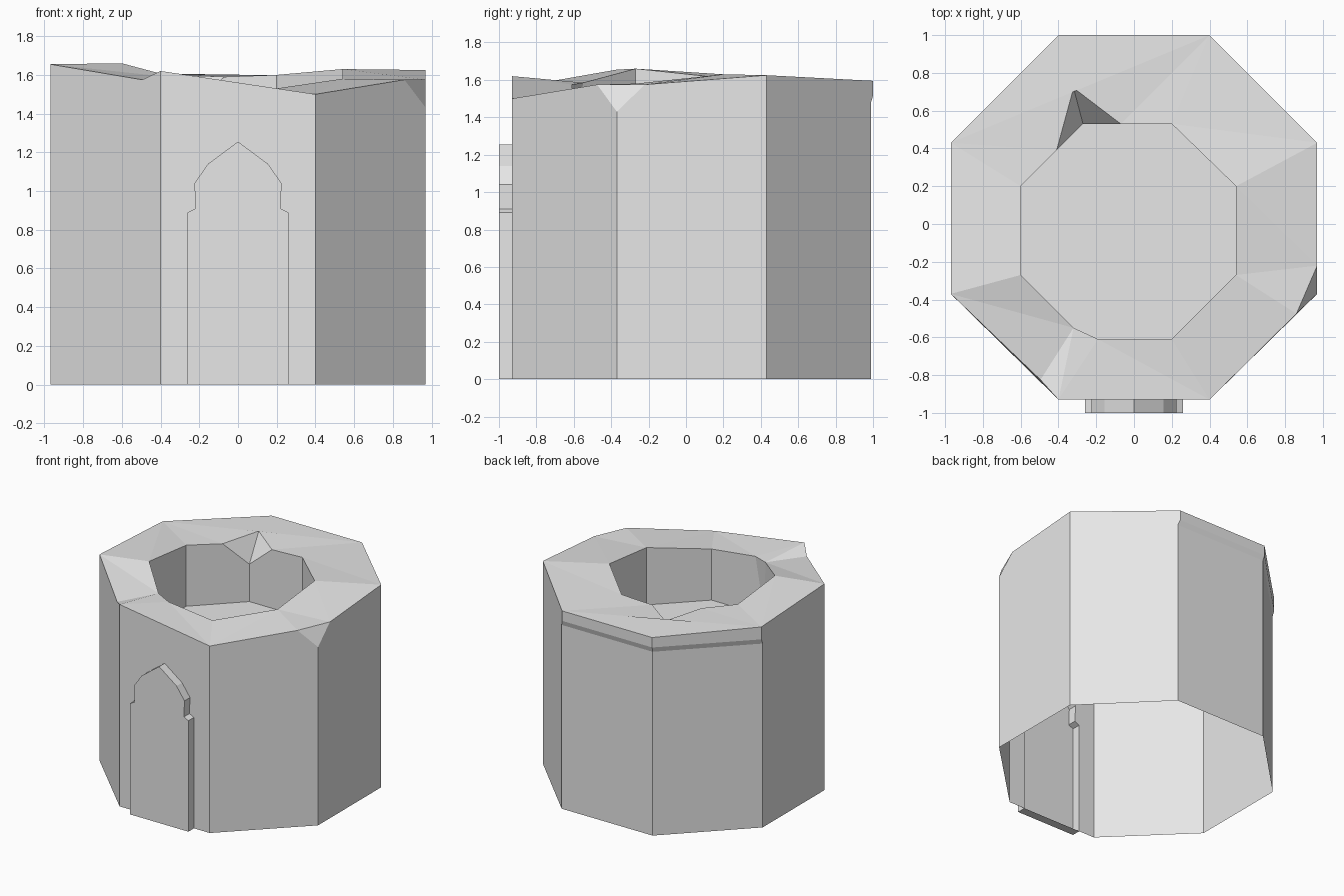
import bpy
import bmesh

cube = bpy.data.objects.get("Cube")
if cube:
    bpy.data.objects.remove(cube, do_unlink=True)

stone = bpy.data.materials.new("pale_stone")
stone.use_nodes = True
stone.diffuse_color = (0.8, 0.8, 0.8, 1)
stone.node_tree.nodes["Principled BSDF"].inputs["Base Color"].default_value = (0.8, 0.8, 0.8, 1)

FLOOR = 1.12
WALL_Y = -0.93
DOOR_Y = -1.0


def build(name, points, faces):
    """Make a flat-shaded object from named points and faces listing those names."""
    bm = bmesh.new()
    verts = {key: bm.verts.new(co) for key, co in points.items()}
    for face in faces:
        names = face.split() if isinstance(face, str) else face
        bm.faces.new([verts[n] for n in names])
    bmesh.ops.recalc_face_normals(bm, faces=bm.faces)
    mesh = bpy.data.meshes.new(name)
    bm.to_mesh(mesh)
    bm.free()
    mesh.materials.append(stone)
    obj = bpy.data.objects.new(name, mesh)
    bpy.context.collection.objects.link(obj)
    return obj


# Pointed arch outline, mirrored from its right half
half = [(0.26, 0), (0.26, 0.89), (0.22, 0.91), (0.225, 1.04), (0.155, 1.14)]
arch = half + [(0, 1.255)] + [(-x, z) for x, z in reversed(half)]
arch_names = [f"arch{i}" for i in range(len(arch))]

# Broken outer rim: corners a..h run anticlockwise from the front, plus chips
p = {
    "a": (-0.4, WALL_Y, 1.62), "b": (0.4, WALL_Y, 1.5),
    "c": (0.97, -0.37, 1.43), "c_front": (0.86, -0.475, 1.575), "c_back": (0.97, -0.22, 1.575),
    "d": (0.97, 0.43, 1.625), "e": (0.4, 1, 1.595), "f": (-0.4, 1, 1.595),
    "g": (-0.97, 0.43, 1.615), "h": (-0.97, -0.37, 1.655), "dip": (-0.495, -0.825, 1.575),
}
# Inner rim, with a notch at the back and a cut corner at the front
p.update({
    "ib": (0.2, -0.61, 1.53), "ic": (0.54, -0.27, 1.58), "id": (0.54, 0.2, 1.63),
    "ie": (0.2, 0.53, 1.6), "notch_e": (-0.07, 0.53, 1.59), "notch": (-0.27, 0.53, 1.42),
    "peak": (-0.32, 0.72, 1.6), "notch_g": (-0.41, 0.39, 1.6), "ig": (-0.6, 0.2, 1.61),
    "ih": (-0.6, -0.27, 1.66), "cut_h": (-0.32, -0.55, 1.585), "cut_a": (-0.19, -0.61, 1.575),
})
# Ground ring, and the sunken floor below the inner rim
for k in "abcdh":
    p[k + "_base"] = (p[k][0], p[k][1], 0)
for k in "bcdegh":
    x, y, z = p["i" + k]
    p["floor_" + k] = (x, y, FLOOR)
p["floor_a"] = (-0.27, -0.61, FLOOR)
p["floor_f"] = (-0.27, 0.53, FLOOR)
# Lip overhanging the back walls
for k, x, y in (("e", 0.412, 0.988), ("f", -0.395, 0.988), ("g", -0.97, 0.413)):
    p[k + "_lip"] = (p[k][0], p[k][1], 1.515)
    p[k + "_under"] = (x, y, 1.475)
    p[k + "_base"] = (x, y, 0)
for n, (x, z) in zip(arch_names, arch):
    p[n] = (x, WALL_Y, z)

outer_walls = [
    ["b_base", *arch_names, "a_base", "a", "b"],
    "b_base c_base c c_front b",
    "c_base d_base d c_back c",
    "d_base e_base e_under e_lip e d",
    "g_base h_base h g g_lip g_under",
    "h_base a_base a dip h",
    "c c_back c_front",
]
for s, t in ("ef", "fg"):
    outer_walls += [
        f"{s}_base {t}_base {t}_under {s}_under",
        f"{s}_under {t}_under {t}_lip {s}_lip",
        f"{s}_lip {t}_lip {t} {s}",
    ]

top_ring = [
    "a b cut_a", "b ib cut_a", "a cut_a cut_h", "a cut_h dip",
    "b c_front ic", "b ic ib", "c_front c_back ic",
    "c_back d id", "c_back id ic", "d e ie", "d ie id",
    "e peak notch_e", "e notch_e ie", "e f g", "e g peak",
    "g notch_g peak", "g ig notch_g", "g h ih", "g ih ig",
    "h dip cut_h", "h cut_h ih",
    "peak notch notch_e", "peak notch_g notch",
]

inner_walls = [
    "floor_a floor_b ib cut_a",
    "floor_b floor_c ic ib", "floor_c floor_d id ic", "floor_d floor_e ie id",
    "floor_e floor_f notch notch_e ie",
    "floor_f floor_g ig notch_g notch",
    "floor_g floor_h ih ig",
    "floor_h floor_a cut_h ih", "floor_a cut_a cut_h",
    ["floor_" + k for k in "abcdefgh"],
]
build("ruined_tower", p, outer_walls + top_ring + inner_walls)

# Raised arched doorway, hollow towards the inside
door = {}
for n, (x, z) in zip(arch_names, arch):
    door[n] = (x, WALL_Y, z)
    door[n + "_front"] = (x, DOOR_Y, z)
fronts = [n + "_front" for n in arch_names]
rims = [[arch_names[i - 1], arch_names[i], fronts[i], fronts[i - 1]] for i in range(len(arch))]
build("arched_doorway", door, [fronts] + rims)
